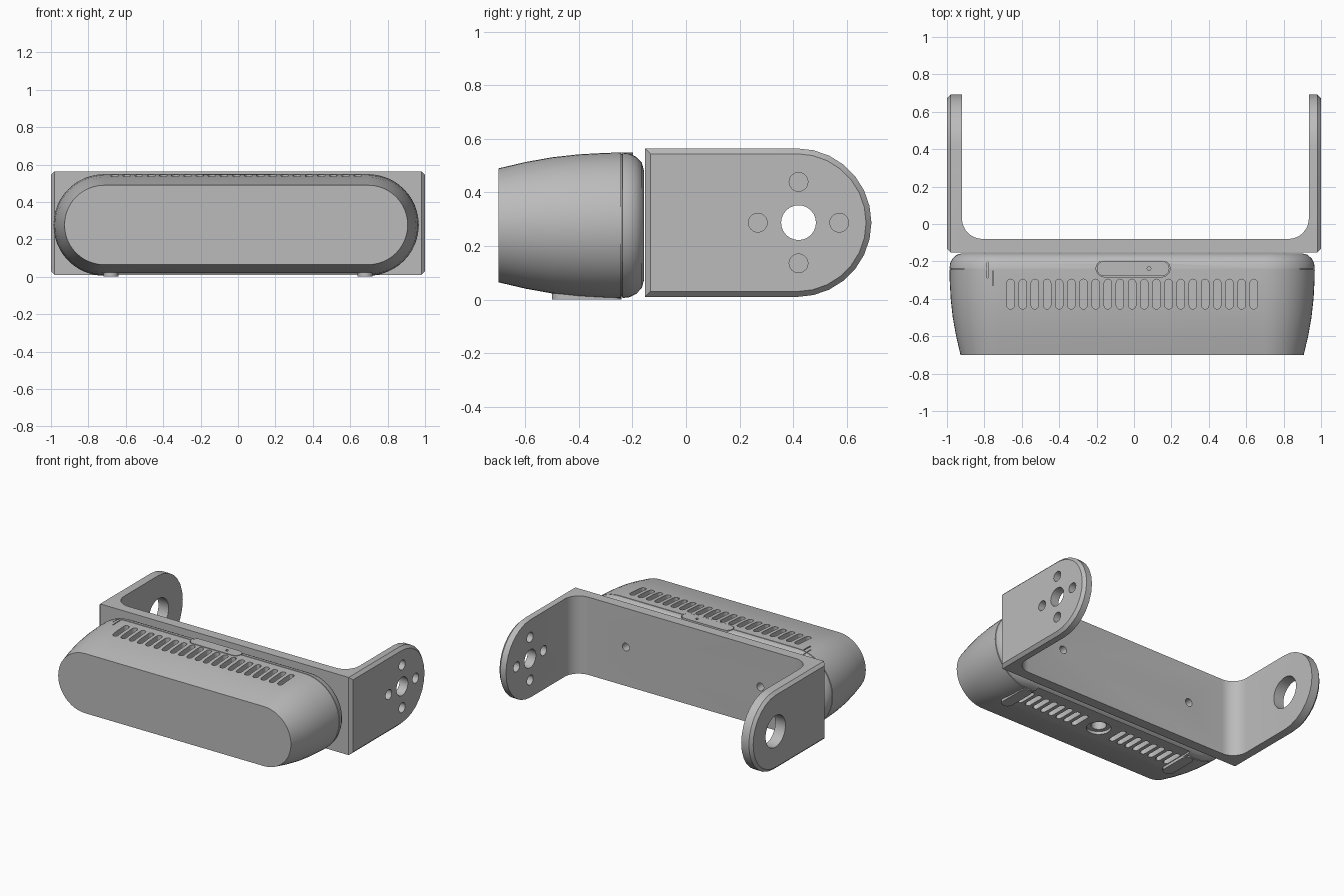
import bpy
import bmesh
from math import sin, cos, pi, radians

if "Cube" in bpy.data.objects:
    bpy.data.objects.remove(bpy.data.objects["Cube"], do_unlink=True)

grey = bpy.data.materials.new("plain grey")
grey.use_nodes = True
grey.diffuse_color = (0.5, 0.5, 0.5, 1)
grey.node_tree.nodes["Principled BSDF"].inputs["Base Color"].default_value = (0.5, 0.5, 0.5, 1)

MID_Z = 0.277     # height of the body axis
BODY_X = -0.01    # body sits slightly off centre
HALF = 0.705      # half length of the straight part of the body


def place(axis, u, v, w):
    return {"x": (w, u, v), "y": (u, w, v), "z": (u, v, w)}[axis]


def arc(cu, cv, r, start, end, n):
    return [(cu + r * cos(radians(start + (end - start) * i / n)),
             cv + r * sin(radians(start + (end - start) * i / n))) for i in range(n + 1)]


def circle(cu, cv, r, n=24):
    return arc(cu, cv, r, 0, 360, n)[:-1]


def pill(cu, cv, half, r, n=10, upright=False):
    if upright:
        return arc(cu, cv + half, r, 0, 180, n) + arc(cu, cv - half, r, 180, 360, n)
    return arc(cu + half, cv, r, -90, 90, n) + arc(cu - half, cv, r, 90, 270, n)


def rect(u0, u1, v0, v1):
    return [(u0, v0), (u1, v0), (u1, v1), (u0, v1)]


def loft(bm, axis, sections):
    """Skin (position, outline) sections along an axis and cap both ends."""
    rings = [[bm.verts.new(place(axis, u, v, w)) for u, v in outline] for w, outline in sections]
    for a, b in zip(rings, rings[1:]):
        for i in range(len(a)):
            j = (i + 1) % len(a)
            bm.faces.new((a[i], a[j], b[j], b[i]))
    bm.faces.new(rings[0])
    bm.faces.new(rings[-1])


def build(name, *parts):
    """Each part is (axis, sections)."""
    bm = bmesh.new()
    for axis, sections in parts:
        loft(bm, axis, sections)
    bmesh.ops.recalc_face_normals(bm, faces=bm.faces)
    mesh = bpy.data.meshes.new(name)
    bm.to_mesh(mesh)
    bm.free()
    mesh.materials.append(grey)
    obj = bpy.data.objects.new(name, mesh)
    bpy.context.scene.collection.objects.link(obj)
    return obj


def prism(axis, outline, lo, hi):
    return (axis, [(lo, outline), (hi, outline)])


def cut(target, *parts):
    cutter = build("cutter", *parts)
    cutter.hide_render = True
    mod = target.modifiers.new("cut", "BOOLEAN")
    mod.operation = "DIFFERENCE"
    mod.solver = "EXACT"
    mod.object = cutter
    bpy.context.view_layer.update()
    graph = bpy.context.evaluated_depsgraph_get()
    mesh = bpy.data.meshes.new_from_object(target.evaluated_get(graph))
    target.modifiers.clear()
    target.data = mesh
    bpy.data.objects.remove(cutter, do_unlink=True)


def smooth(obj):
    bpy.ops.object.select_all(action="DESELECT")
    obj.select_set(True)
    bpy.context.view_layer.objects.active = obj
    bpy.ops.object.shade_smooth_by_angle(angle=radians(30))


# Body: stadium sections along y, with a seam groove and rounded rear
profile = [(-0.70, 0.2125), (-0.6, 0.236), (-0.5, 0.254), (-0.4, 0.265), (-0.3, 0.2705),
           (-0.243, 0.2715), (-0.242, 0.266), (-0.238, 0.266), (-0.237, 0.2715),
           (-0.21, 0.268), (-0.185, 0.255), (-0.165, 0.234), (-0.157, 0.205)]
body = build("body", ("y", [(y, pill(BODY_X, MID_Z, HALF, r, 24)) for y, r in profile]))

# Underside recess, button pocket and seam jogs
cut(body,
    prism("z", rect(-0.64, 0.64, -0.53, -0.2), -0.1, 0.02),
    prism("z", pill(-0.005, -0.238, 0.153, 0.045), 0.53, 0.6),
    prism("z", rect(-0.757, -0.75, -0.33, -0.25), 0.532, 0.6),
    prism("z", rect(-0.785, -0.78, -0.29, -0.18), 0.525, 0.6))

# Vent slots above and below, and the threaded mount socket
top_vents = [prism("z", pill(-0.66 + 0.065 * i, -0.375, 0.06, 0.02, 6, True), 0.5, 0.6)
             for i in range(21)]
low_vents = [prism("z", pill(s * (0.16 + 0.065 * i), -0.355, 0.055, 0.02, 6, True), -0.1, 0.06)
             for i in range(8) for s in (-1, 1)]
socket = prism("z", circle(0, -0.355, 0.08), -0.1, 0.04)
cut(body, *top_vents, *low_vents, socket)
cut(body, prism("z", circle(0, -0.355, 0.05), 0.0, 0.1))
smooth(body)

# Power button with indicator hole
button = build("top_button", prism("z", pill(-0.005, -0.238, 0.153, 0.041), 0.5, 0.5495))
cut(button, prism("z", circle(0.08, -0.238, 0.01, 12), 0.53, 0.6))
smooth(button)

# Feet at both ends of the recess
for side, x in (("left", 0.68), ("right", -0.68)):
    smooth(build(side + "_foot", prism("z", pill(x, -0.37, 0.09, 0.04, 8, True), 0, 0.06)))


# Bracket: chamfered side profile, hollowed into a U
def side_outline(d):
    r = 0.277 - d
    return ([(-0.153 + d, MID_Z + 0.01 - r)] + arc(0.415, MID_Z + 0.01, r, -90, 90, 14)
            + [(-0.153 + d, MID_Z + 0.01 + r)])


bracket = build("mounting_bracket", ("x", [(-1, side_outline(0.02)), (-0.98, side_outline(0)),
                                           (0.98, side_outline(0)), (1, side_outline(0.02))]))
inner = (arc(-0.81, 0.03, 0.11, 180, 270, 8) + arc(0.825, 0.03, 0.11, 270, 360, 8)
         + [(0.935, 1), (-0.92, 1)])
cut(bracket, prism("z", inner, -0.2, 0.8))

# Bracket holes: pivot and four screws on the left arm, wide bore on the right, two in the back
PIVOT = (0.42, MID_Z + 0.01)
screws = [prism("x", circle(PIVOT[0] + 0.152 * cos(a * pi / 2),
                            PIVOT[1] + 0.152 * sin(a * pi / 2), 0.035), 0.8, 1.1)
          for a in range(4)]
cut(bracket, *screws,
    prism("x", circle(*PIVOT, 0.065), 0.8, 1.1),
    prism("x", circle(*PIVOT, 0.112, 32), -1.1, -0.8),
    *[prism("y", circle(x, PIVOT[1], 0.028, 16), -0.3, 0.0) for x in (-0.53, 0.53)])
smooth(bracket)
